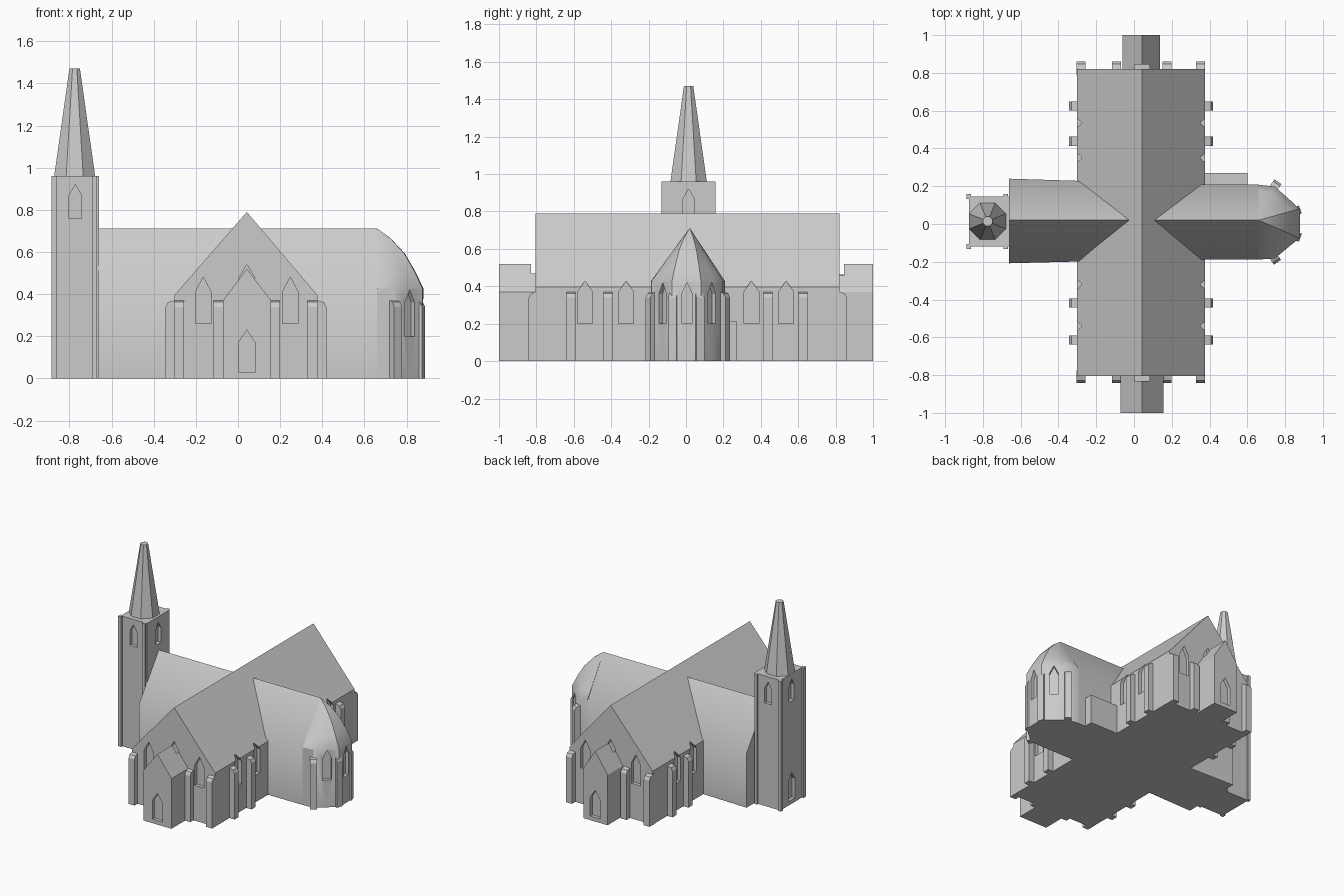
import bpy, bmesh, math
from mathutils import Matrix, Vector

if "Cube" in bpy.data.objects:
    bpy.data.objects.remove(bpy.data.objects["Cube"])

stone = bpy.data.materials.new("pale_stone")
stone.diffuse_color = (0.6, 0.6, 0.6, 1)
stone.use_nodes = True
stone.node_tree.nodes["Principled BSDF"].inputs["Base Color"].default_value = stone.diffuse_color


def finish(name, bm, smooth=0):
    bmesh.ops.recalc_face_normals(bm, faces=bm.faces)
    me = bpy.data.meshes.new(name)
    bm.to_mesh(me)
    bm.free()
    ob = bpy.data.objects.new(name, me)
    bpy.context.collection.objects.link(ob)
    me.materials.append(stone)
    if smooth:
        bpy.ops.object.select_all(action='DESELECT')
        ob.select_set(True)
        bpy.context.view_layer.objects.active = ob
        bpy.ops.object.shade_smooth_by_angle(angle=math.radians(smooth))
    return ob


def loft(bm, rings, caps=True):
    """Skin a list of closed rings that have equal point counts."""
    vs = [[bm.verts.new(p) for p in r] for r in rings]
    n = len(vs[0])
    for a, b in zip(vs, vs[1:]):
        for i in range(n):
            bm.faces.new((a[i], a[(i + 1) % n], b[(i + 1) % n], b[i]))
    if caps:
        bm.faces.new(vs[0][::-1])
        bm.faces.new(vs[-1])


def box(bm, x0, x1, y0, y1, z0, z1):
    loft(bm, [[(x0, y0, z), (x1, y0, z), (x1, y1, z), (x0, y1, z)] for z in (z0, z1)])


def gable_y(bm, x0, xm, x1, eave, apex, y0, y1):
    """Pitched block with its ridge along y."""
    loft(bm, [[(x0, y, 0), (x1, y, 0), (x1, y, eave), (xm, y, apex), (x0, y, eave)]
              for y in (y0, y1)])


def lancet(bm, x, y, angle, width, z0, z1, z2, depth=0.025):
    """Pointed window cutter on a wall whose outward direction is angle (degrees)."""
    m = Matrix.Translation((x, y, 0)) @ Matrix.Rotation(math.radians(angle), 4, 'Z')
    w = width / 2
    prof = [(-w, z0), (w, z0), (w, z1), (0, z2), (-w, z1)]
    loft(bm, [[m @ Vector((d, u, z)) for u, z in prof] for d in (-depth, 0.025)])


def buttress(bm, x, y, angle, width=0.048, out=0.042, h=0.37, inset=0.03):
    """Wall pier with a weathered, sloping top."""
    m = Matrix.Translation((x, y, 0)) @ Matrix.Rotation(math.radians(angle), 4, 'Z')
    prof = [(-inset, 0), (out, 0), (out, h - 0.03), (out - 0.012, h - 0.008), (0, h), (-inset, h)]
    loft(bm, [[m @ Vector((d, u, z)) for d, z in prof] for u in (-width / 2, width / 2)])


def carve(ob, windows):
    bm = bmesh.new()
    for w in windows:
        lancet(bm, *w)
    cutter = finish("window_cutter", bm)
    mod = ob.modifiers.new("windows", 'BOOLEAN')
    mod.operation, mod.solver, mod.object = 'DIFFERENCE', 'EXACT', cutter
    bpy.context.view_layer.objects.active = ob
    bpy.ops.object.modifier_apply(modifier=mod.name)
    bpy.data.objects.remove(cutter)


# Cross hall with tall ridge
X0, X1, XM, Y0, Y1 = -0.302, 0.377, 0.042, -0.805, 0.82
bm = bmesh.new()
gable_y(bm, X0, XM, X1, 0.395, 0.79, Y0, Y1)
hall = finish("cross_hall", bm)
wins = []
for y in (-0.54, -0.32, 0.35, 0.535):
    wins += [(X1, y, 0, 0.08, 0.2, 0.37, 0.43), (X0, y, 180, 0.08, 0.2, 0.37, 0.43)]
mid_wins = [(XM, Y0, -90, 0.078, 0.3, 0.475, 0.54), (XM, Y1, 90, 0.078, 0.3, 0.475, 0.54)]
for x in (-0.165, 0.248):
    wins += [(x, Y0, -90, 0.075, 0.26, 0.41, 0.48), (x, Y1, 90, 0.075, 0.26, 0.41, 0.48)]
carve(hall, wins + mid_wins)

# Porches at both ends
for name, xa, xb, ya, yb, k in (("front_porch", -0.072, 0.157, -1, Y0, 0),
                                ("back_porch", -0.06, 0.137, Y1, 1, 1)):
    bm = bmesh.new()
    gable_y(bm, xa, XM, xb, 0.37, 0.52, ya, yb)
    porch = finish(name, bm)
    carve(porch, [mid_wins[k], (XM, 1 if k else -1, 90 if k else -90, 0.08, 0.03, 0.17, 0.23)])

# Hall buttresses
bm = bmesh.new()
for y in (-0.615, -0.418, 0.438, 0.625):
    buttress(bm, X1, y, 0)
    buttress(bm, X0, y, 180)
for x in (-0.28, -0.092, 0.175, 0.353):
    buttress(bm, x, Y0, -90, out=0.036)
    buttress(bm, x, Y1, 90, out=0.04)
finish("hall_buttresses", bm)

# West nave, up to the tower
YM, RIDGE = 0.02, 0.712
bm = bmesh.new()
loft(bm, [[(x, a, 0), (x, b, 0), (x, b, e), (x, YM, RIDGE), (x, a, e)]
          for x, a, b, e in ((-0.662, -0.208, 0.24, 0.40), (0.04, -0.19, 0.218, 0.41))])
finish("west_nave", bm, 40)

# East choir with rounded apse roof
bm = bmesh.new()
loft(bm, [[(x, -0.188, 0), (x, 0.208, 0), (x, 0.208, 0.42), (x, YM, RIDGE), (x, -0.188, 0.42)]
          for x in (0.04, 0.66)])
finish("choir", bm, 40)

plan = [(0.66, -0.188, 0), (0.745, -0.183, 0.1), (0.812, -0.127, 0.6), (0.876, -0.075, 1),
        (0.88, 0.005, 1), (0.876, 0.08, 1), (0.812, 0.14, 0.6), (0.745, 0.198, 0.1), (0.66, 0.208, 0)]
rings = [[(x, y, 0) for x, y, k in plan]]
for t, f in ((1, 1), (0.82, 0.71), (0.6, 0.42), (0.3, 0.17), (0.02, 0.01)):
    rings.append([(0.66 + t * (x - 0.66), YM + t * (y - YM),
                   RIDGE - 0.285 * (t + k * (f - t))) for x, y, k in plan])
bm = bmesh.new()
loft(bm, rings)
apse = finish("apse", bm, 35)
carve(apse, [(0.815, -0.125, -50, 0.06, 0.2, 0.36, 0.42), (0.815, 0.138, 48, 0.06, 0.2, 0.36, 0.42),
             (0.88, 0.005, 0, 0.055, 0.2, 0.36, 0.42)])

# Apse buttresses
bm = bmesh.new()
for x, y, a, o in ((0.742, -0.178, -55, 0.03), (0.742, 0.195, 55, 0.035),
                   (0.862, -0.066, -20, 0.02), (0.862, 0.07, 20, 0.02)):
    buttress(bm, x, y, a, 0.045, o)
finish("apse_buttresses", bm)

# Low annex beside the choir
bm = bmesh.new()
box(bm, 0.36, 0.6, 0.18, 0.27, 0, 0.215)
finish("annex", bm)

# Tower shaft with lancets and west door
TX, TY = -0.772, 0.014
bm = bmesh.new()
box(bm, -0.873, -0.66, -0.118, 0.146, 0, 0.96)
tower = finish("tower", bm)
carve(tower, [(TX, -0.118, -90, 0.058, 0.76, 0.87, 0.92), (TX, 0.146, 90, 0.058, 0.76, 0.87, 0.92),
              (-0.66, TY, 0, 0.058, 0.76, 0.87, 0.92), (-0.873, TY, 180, 0.058, 0.76, 0.87, 0.92),
              (-0.873, TY, 180, 0.08, 0.03, 0.17, 0.23)])

# Tower corner piers
bm = bmesh.new()
for xa, xb in ((-0.886, -0.845), (-0.70, -0.66)):
    for ya, yb in ((-0.132, -0.105), (0.133, 0.158)):
        xs = (xa, -0.862) if xa < -0.8 else (-0.69, -0.668)
        box(bm, *xs, ya, yb, 0, 0.96)
finish("tower_corner_piers", bm)

# Eight-sided spire
bm = bmesh.new()
loft(bm, [[(TX - 0.003 + r * math.cos(a), TY + r * math.sin(a), z)
           for a in [math.radians(22.5 + 45 * i) for i in range(8)]]
          for r, z in ((0.106, 0.955), (0.027, 1.47))])
finish("spire", bm)
